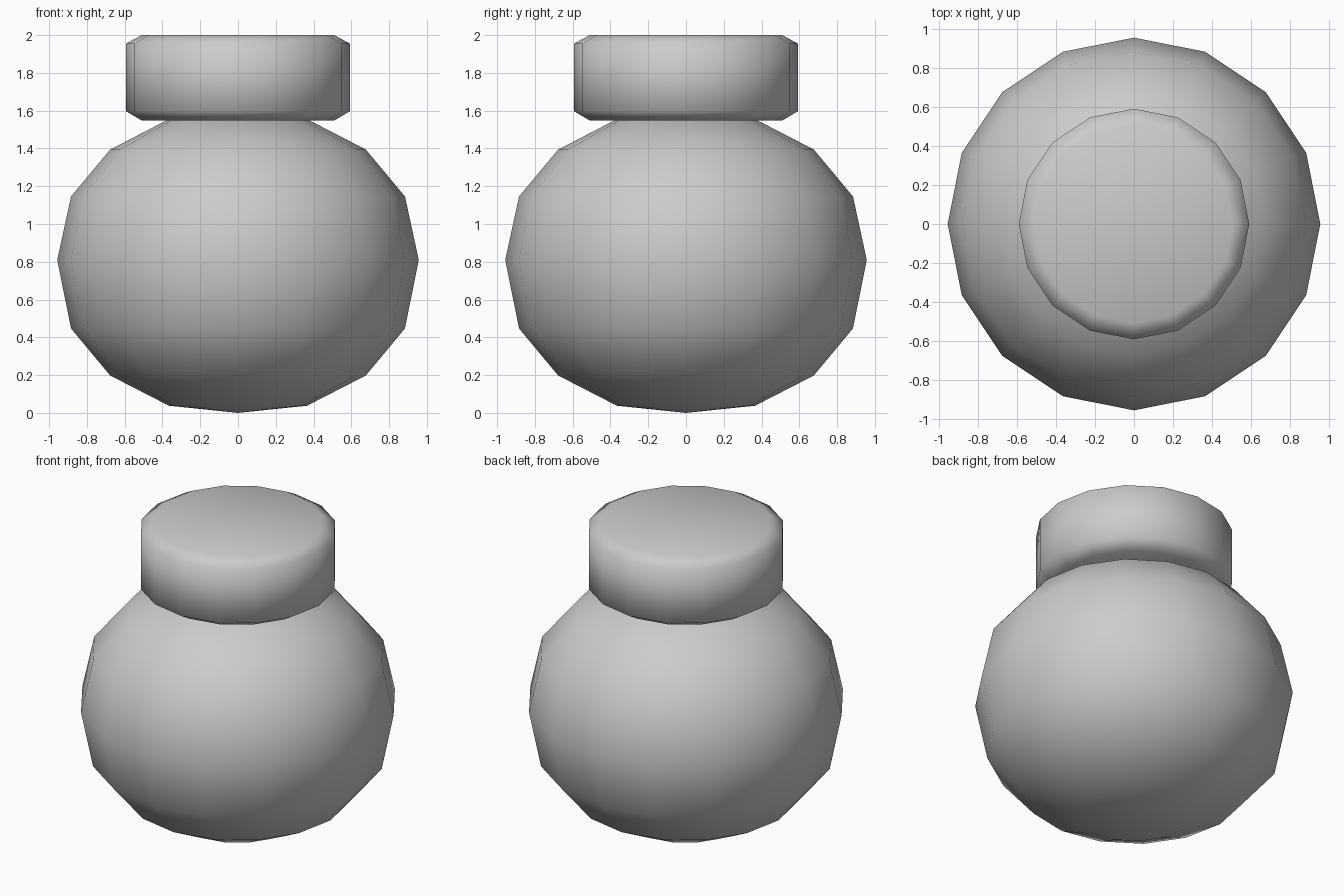
import bpy
import bmesh
from math import cos, sin, tau

if "Cube" in bpy.data.objects:
    bpy.data.objects.remove(bpy.data.objects["Cube"])

SIDES = 16


def lathe(name, profile):
    """Revolve (radius, z) points, bottom to top, into a closed smooth solid."""
    bm = bmesh.new()
    rings = []
    for r, z in profile:
        count = SIDES if r > 0 else 1
        rings.append([bm.verts.new((r * cos(tau * i / SIDES), r * sin(tau * i / SIDES), z))
                      for i in range(count)])
    for low, high in zip(rings, rings[1:]):
        for i in range(SIDES):
            j = (i + 1) % SIDES
            if len(low) == 1:
                bm.faces.new((low[0], high[j], high[i]))
            elif len(high) == 1:
                bm.faces.new((low[i], low[j], high[0]))
            else:
                bm.faces.new((low[i], low[j], high[j], high[i]))
    # close any open end with a single flat face
    if len(rings[0]) > 1:
        bm.faces.new(rings[0][::-1])
    if len(rings[-1]) > 1:
        bm.faces.new(rings[-1])
    for face in bm.faces:
        face.smooth = True
    mesh = bpy.data.meshes.new(name)
    bm.to_mesh(mesh)
    bm.free()
    obj = bpy.data.objects.new(name, mesh)
    bpy.context.collection.objects.link(obj)
    return obj


# Slightly squashed round body
lathe("round_body", [
    (0, 0.0), (0.366, 0.038), (0.677, 0.198), (0.884, 0.447), (0.957, 0.81),
    (0.884, 1.146), (0.677, 1.394), (0.366, 1.555), (0, 1.59)])

# Thick stopper with bevelled rims
lathe("stopper", [(0.51, 1.548), (0.592, 1.597), (0.592, 1.955), (0.51, 2.0)])
